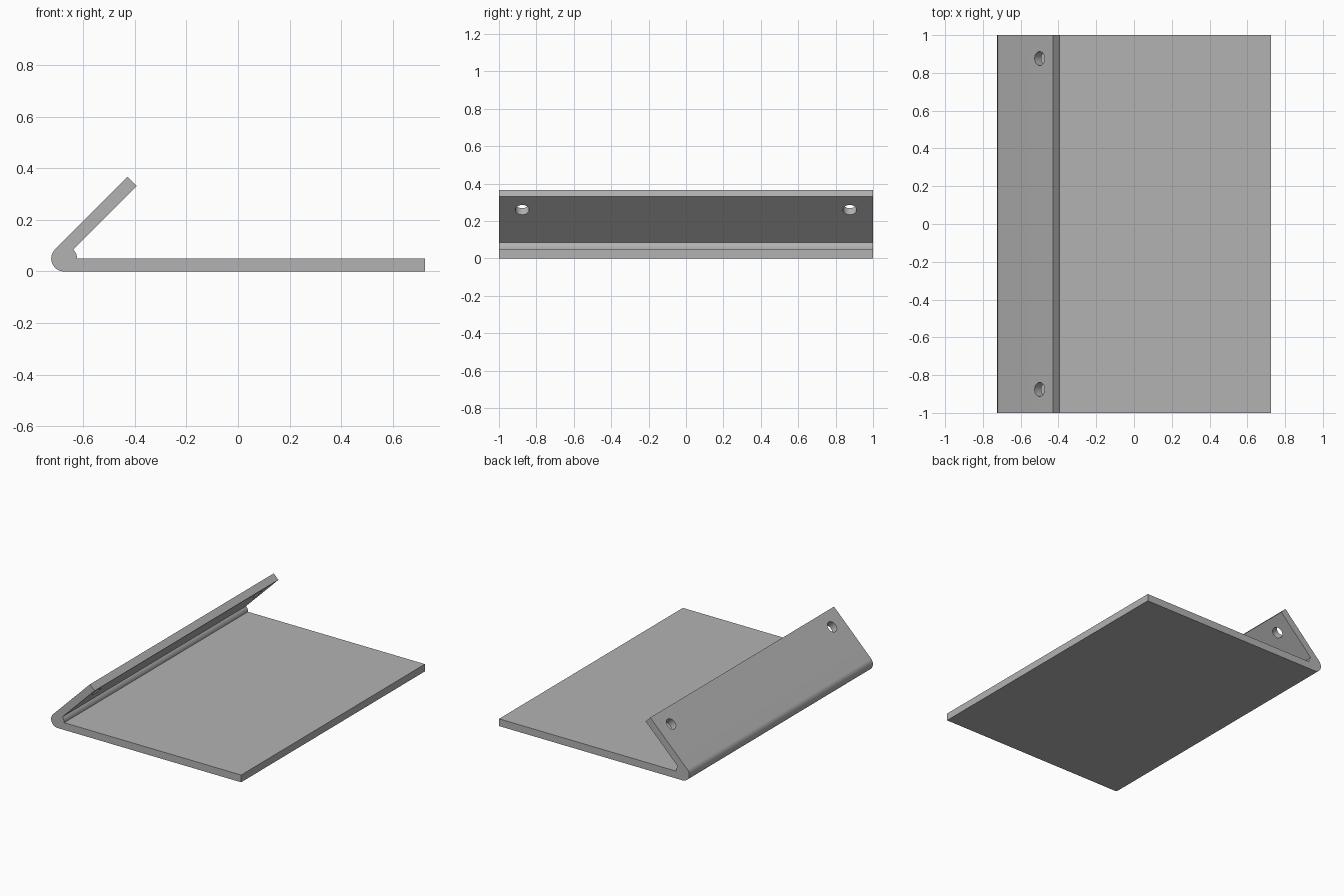
import bpy, bmesh, math
from mathutils import Vector, Matrix

if "Cube" in bpy.data.objects:
    bpy.data.objects.remove(bpy.data.objects["Cube"])

R = 0.05                  # sheet thickness and bend radius
CX, CZ = -0.674, 0.05     # bend axis
HALF_X, HALF_Y = 0.724, 1.0
S = math.sqrt(0.5)
UP = Vector((S, 0, S))    # direction along the flange
OUT = Vector((-S, 0, S))  # flange outward normal
LENGTH = 0.398            # flange length from the bend axis

metal = bpy.data.materials.new("grey metal")
metal.diffuse_color = (0.45, 0.45, 0.45, 1)
metal.use_nodes = True
metal.node_tree.nodes["Principled BSDF"].inputs["Base Color"].default_value = metal.diffuse_color


def arc(a0, a1, n):
    return [Vector((CX + R * math.cos(math.radians(a0 + (a1 - a0) * i / n)), 0,
                    CZ + R * math.sin(math.radians(a0 + (a1 - a0) * i / n))))
            for i in range(n + 1)]


# Side profile: plate, rounded inner bead, inclined flange, outer bend
axis = Vector((CX, 0, CZ))
tip = axis + UP * LENGTH
profile = [Vector((HALF_X, 0, 0)), Vector((HALF_X, 0, R))]
profile += arc(0, 45, 10)
profile += [tip, tip + OUT * R]
profile += arc(135, 270, 30)

bm = bmesh.new()
face = bm.faces.new([bm.verts.new((p.x, -HALF_Y, p.z)) for p in profile])
ext = bmesh.ops.extrude_face_region(bm, geom=[face])
bmesh.ops.translate(bm, vec=(0, 2 * HALF_Y, 0),
                    verts=[v for v in ext["geom"] if isinstance(v, bmesh.types.BMVert)])
bmesh.ops.recalc_face_normals(bm, faces=bm.faces)
mesh = bpy.data.meshes.new("bent_plate")
bm.to_mesh(mesh)
bm.free()
plate = bpy.data.objects.new("bent_plate", mesh)
bpy.context.collection.objects.link(plate)
mesh.materials.append(metal)

# Two mounting holes drilled square through the flange
hole_centre = Vector((-0.482, 0, 0.277))
bm = bmesh.new()
for y in (-0.876, 0.876):
    place = (Matrix.Translation(hole_centre + Vector((0, y, 0)))
             @ OUT.to_track_quat('Z', 'Y').to_matrix().to_4x4())
    bmesh.ops.create_cone(bm, cap_ends=True, segments=32, radius1=0.037,
                          radius2=0.037, depth=0.15, matrix=place)
cut_mesh = bpy.data.meshes.new("hole_cutter")
bm.to_mesh(cut_mesh)
bm.free()
cut_mesh.materials.append(metal)
cutter = bpy.data.objects.new("hole_cutter", cut_mesh)
bpy.context.collection.objects.link(cutter)

bpy.context.view_layer.objects.active = plate
plate.select_set(True)
mod = plate.modifiers.new("holes", 'BOOLEAN')
mod.operation = 'DIFFERENCE'
mod.solver = 'EXACT'
mod.object = cutter
bpy.ops.object.modifier_apply(modifier=mod.name)
bpy.data.objects.remove(cutter)

bpy.ops.object.shade_smooth_by_angle(angle=math.radians(30))
